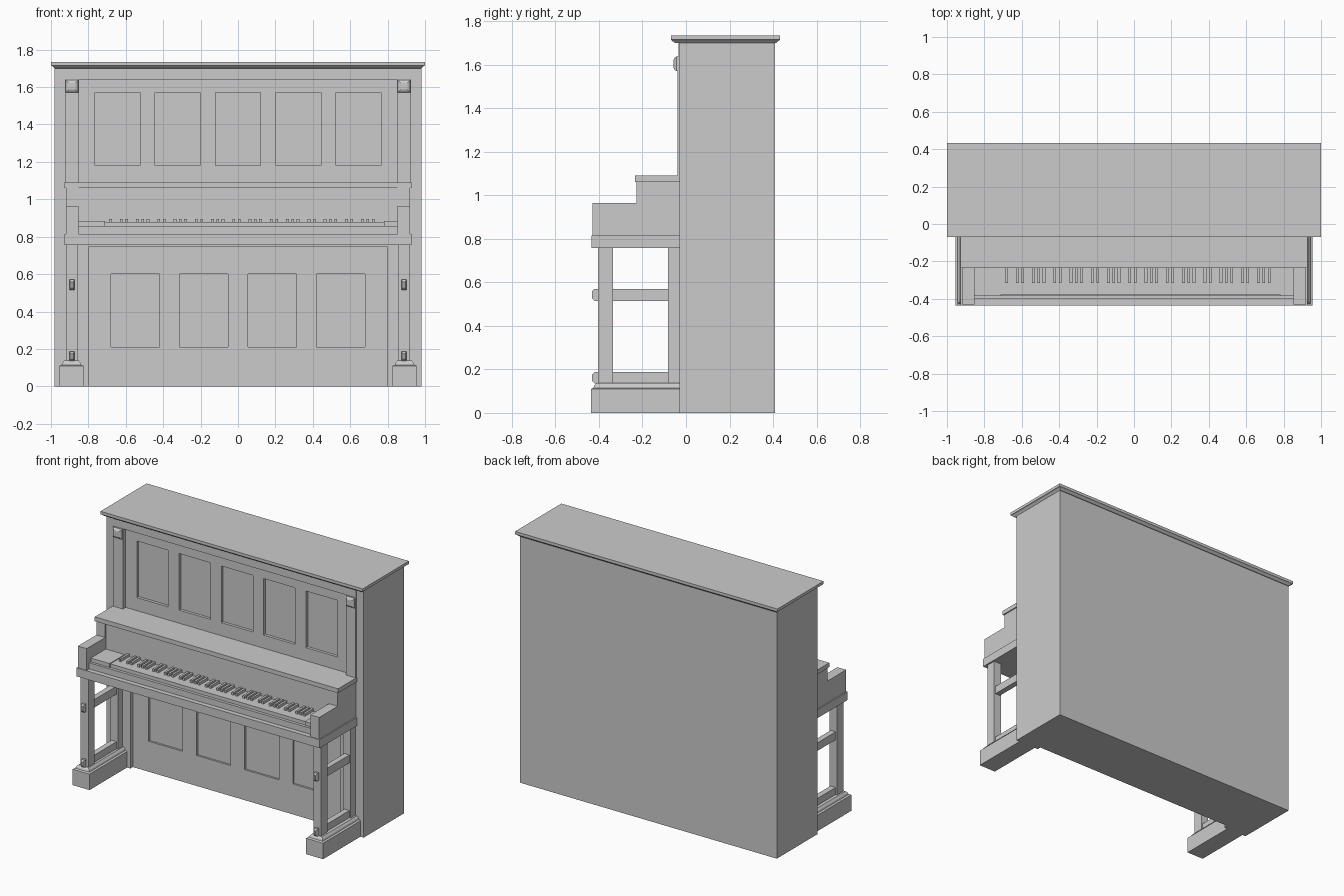
import bpy, bmesh

cube = bpy.data.objects.get("Cube")
if cube:
    bpy.data.objects.remove(cube, do_unlink=True)

grey = bpy.data.materials.new("plain_grey")
grey.use_nodes = True
COLOUR = (0.6, 0.6, 0.6, 1)
grey.diffuse_color = COLOUR
grey.node_tree.nodes["Principled BSDF"].inputs["Base Color"].default_value = COLOUR


def finish(name, bm):
    bmesh.ops.recalc_face_normals(bm, faces=bm.faces)
    mesh = bpy.data.meshes.new(name)
    bm.to_mesh(mesh)
    bm.free()
    mesh.materials.append(grey)
    obj = bpy.data.objects.new(name, mesh)
    bpy.context.scene.collection.objects.link(obj)
    return obj


def add_box(bm, x, y, z):
    verts = bmesh.ops.create_cube(bm, size=1)["verts"]
    for v in verts:
        v.co = [(r[0] + r[1]) / 2 + c * (r[1] - r[0]) for r, c in zip((x, y, z), v.co)]


def boxes(name, *ranges):
    bm = bmesh.new()
    for r in ranges:
        add_box(bm, *r)
    return finish(name, bm)


def loft(name, sections):
    """Joins rectangular rings; each ring lists its four corners."""
    bm = bmesh.new()
    rings = [[bm.verts.new(p) for p in ring] for ring in sections]
    for a, b in zip(rings, rings[1:]):
        for i in range(4):
            j = (i + 1) % 4
            bm.faces.new((a[i], a[j], b[j], b[i]))
    bm.faces.new(rings[0])
    bm.faces.new(rings[-1])
    return finish(name, bm)


def ring_z(x, y, z):
    return [(x[0], y[0], z), (x[1], y[0], z), (x[1], y[1], z), (x[0], y[1], z)]


def ring_y(x, y, z):
    return [(x[0], y, z[0]), (x[1], y, z[0]), (x[1], y, z[1]), (x[0], y, z[1])]


def span(a, b, side):
    return tuple(sorted((a * side, b * side)))


def panel_frame(name, half, z, inner_half, inner_z, count, width, y):
    """Rails and stiles standing proud of the sunken panels."""
    pitch = (2 * inner_half - width) / (count - 1)
    parts = [((-half, half), y, (z[0], inner_z[0])), ((-half, half), y, (inner_z[1], z[1]))]
    edges = [-half]
    for i in range(count):
        start = -inner_half + i * pitch
        edges += [start, start + width]
    edges.append(half)
    for a, b in zip(edges[::2], edges[1::2]):
        parts.append(((a, b), y, inner_z))
    boxes(name, *parts)


# Case: main body with front borders around the two sunken fronts
boxes("case_body", ((-.98, .98), (.01, .41), (0, 1.705)))
boxes("case_front_border",
      *[(span(.85, .98, s), (-.03, .01), (.75, 1.705)) for s in (-1, 1)],
      *[(span(.80, .98, s), (-.03, .01), (0, .75)) for s in (-1, 1)],
      ((-.85, .85), (-.03, .01), (1.64, 1.705)),
      ((-.85, .85), (-.03, .01), (.745, 1.09)))
boxes("top_rail", ((-.925, .925), (-.035, 0), (1.64, 1.704)))
panel_frame("upper_panel_frame", .85, (1.09, 1.64), .765, (1.18, 1.57), 5, .24, (-.01, .01))
panel_frame("lower_panel_frame", .80, (0, .745), .68, (.21, .60), 4, .26, (-.003, .01))

# Lid with a moulded underside
loft("lid", [ring_z((-.98, .98), (-.05, .415), 1.70),
             ring_z((-.985, .985), (-.058, .42), 1.705),
             ring_z((-.992, .992), (-.066, .428), 1.712),
             ring_z((-1, 1), (-.07, .433), 1.715),
             ring_z((-1, 1), (-.07, .433), 1.735)])

# Keybed, shelf and fallboard
boxes("keybed", ((-.928, .928), (-.435, 0), (.757, .815)))
boxes("music_shelf", ((-.928, .928), (-.235, 0), (1.06, 1.09)))
boxes("fallboard", ((-.86, .86), (-.222, 0), (.81, 1.06)))
boxes("key_slip", ((-.855, .855), (-.402, -.382), (.81, .857)))

# Keys
LEFT, RIGHT = -.71, .78
PITCH = (RIGHT - LEFT) / 52
boxes("key_blocks", ((-.855, LEFT), (-.385, -.2), (.81, .883)),
      ((RIGHT, .855), (-.385, -.2), (.81, .883)))
boxes("white_keys", ((LEFT, RIGHT), (-.376, -.2), (.81, .878)))
sharps = []
for i in range(51):
    if "ABCDEFG"[i % 7] in "ACDFG":
        x = LEFT + PITCH * (i + 1)
        sharps.append(((x - .0075, x + .0075), (-.315, -.2), (.87, .896)))
boxes("black_keys", *sharps)

for side, label in ((1, "left"), (-1, "right")):
    # Pilaster and its rounded boss
    px = span(.85, .925, side)
    boxes(label + "_pilaster", (px, (-.04, 0), (1.085, 1.64)))
    loft(label + "_pilaster_boss",
         [ring_y((px[0] + g + .004, px[1] - g - .004), y, (1.57 + g, 1.638 - g))
          for g, y in ((0, -.03), (0, -.044), (.006, -.052), (.016, -.057))])

    # Stepped cheek beside the keys
    cx = span(.853, .92, side)
    boxes(label + "_cheek", (cx, (-.43, -.228), (.81, .965)), (cx, (-.228, 0), (.81, 1.065)))

    # Foot with sloped cap
    loft(label + "_foot",
         [ring_z(span(.826 + g, .955 - g, side), (-.437 + g, -.02), z)
          for g, z in ((0, 0), (0, .11), (.012, .115), (.015, .125), (.026, .138))])

    # Leg posts
    lx = span(.858, .917, side)
    boxes(label + "_front_leg", (lx, (-.405, -.335), (.13, .76)))
    boxes(label + "_back_leg", (lx, (-.082, 0), (.13, .76)))

    # Cross rails with chamfered tenons through the front leg
    rx = span(.875, .90, side)
    for place, z in (("upper", (.515, .57)), ("lower", (.135, .187))):
        boxes(f"{label}_{place}_rail", (span(.868, .907, side), (-.37, -.05), z))
        loft(f"{label}_{place}_tenon",
             [ring_y((rx[0] + g / 2, rx[1] - g / 2), y, (z[0] + g, z[1] - g))
              for g, y in ((0, -.38), (0, -.42), (.012, -.432))])
